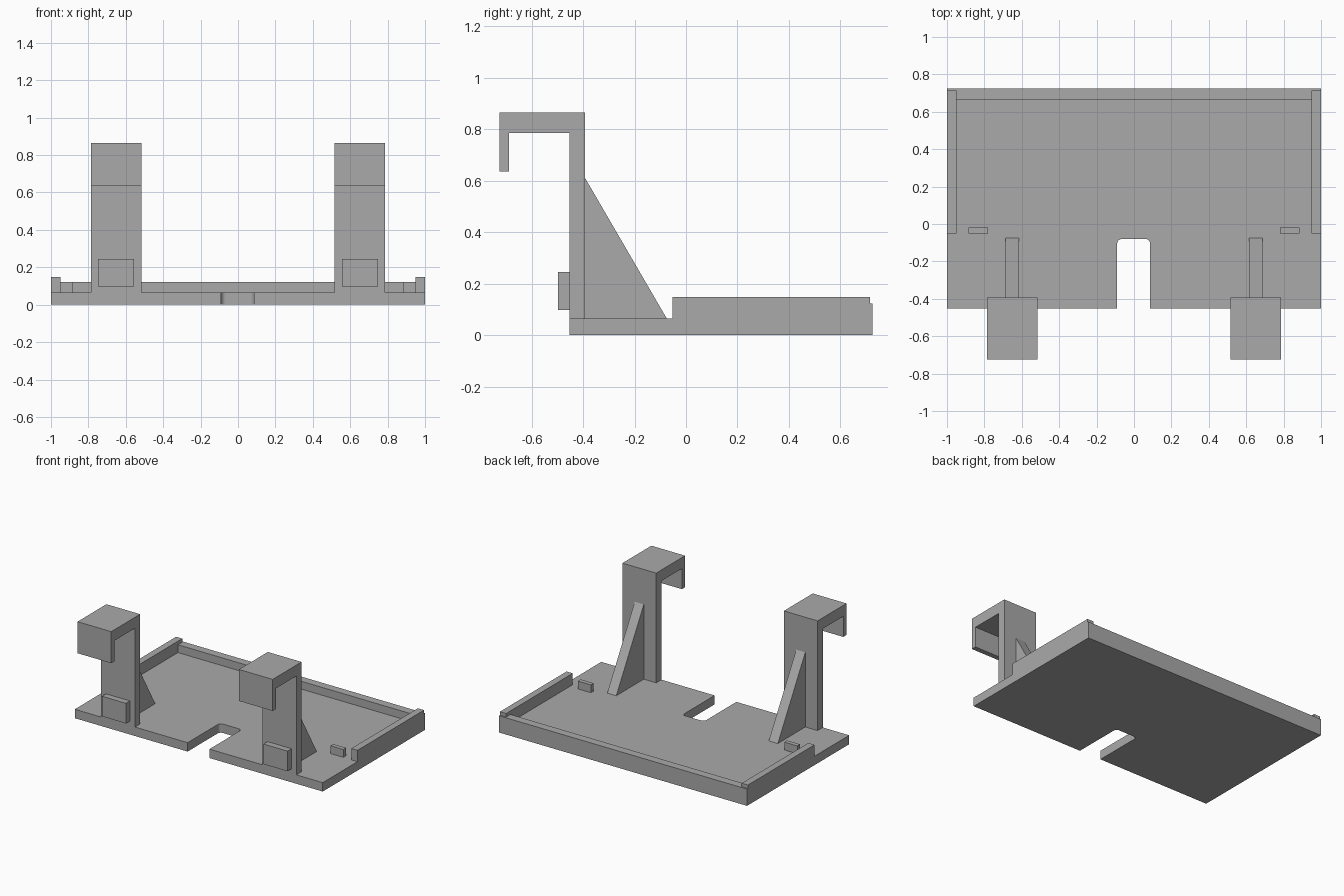
import bpy, bmesh, math

if "Cube" in bpy.data.objects:
    bpy.data.objects.remove(bpy.data.objects["Cube"])

grey = bpy.data.materials.new("plain grey")
grey.diffuse_color = (0.4, 0.4, 0.4, 1)
grey.use_nodes = True
grey.node_tree.nodes["Principled BSDF"].inputs["Base Color"].default_value = grey.diffuse_color


def extrude(name, points, axis, lo, hi):
    """Extrude a closed 2D profile along x (points are y, z) or z (points are x, y)."""
    bm = bmesh.new()
    place = (lambda a, b: (lo, a, b)) if axis == "x" else (lambda a, b: (a, b, lo))
    face = bm.faces.new([bm.verts.new(place(a, b)) for a, b in points])
    moved = bmesh.ops.extrude_face_region(bm, geom=[face])["geom"]
    step = (hi - lo, 0, 0) if axis == "x" else (0, 0, hi - lo)
    bmesh.ops.translate(bm, vec=step, verts=[v for v in moved if isinstance(v, bmesh.types.BMVert)])
    bmesh.ops.recalc_face_normals(bm, faces=bm.faces)
    mesh = bpy.data.meshes.new(name)
    bm.to_mesh(mesh)
    bm.free()
    mesh.materials.append(grey)
    obj = bpy.data.objects.new(name, mesh)
    bpy.context.collection.objects.link(obj)
    return obj


def box(name, x0, x1, y0, y1, z0, z1):
    return extrude(name, [(x0, y0), (x1, y0), (x1, y1), (x0, y1)], "z", z0, z1)


def arc(cx, cy, r, start, end, n=6):
    return [(cx + r * math.cos(math.radians(start + (end - start) * i / n)),
             cy + r * math.sin(math.radians(start + (end - start) * i / n))) for i in range(n + 1)]


BASE = 0.065   # plate thickness
FRONT, BACK = -0.452, 0.725

# Base plate with a round-cornered notch in the front edge
notch_left, notch_right, notch_end, r = -0.09, 0.086, -0.08, 0.025
outline = [(-1, FRONT), (notch_left, FRONT)]
outline += arc(notch_left + r, notch_end - r, r, 180, 90)
outline += arc(notch_right - r, notch_end - r, r, 90, 0)
outline += [(notch_right, FRONT), (1, FRONT), (1, BACK), (-1, BACK)]
extrude("base_plate", outline, "z", 0, BASE)

# Low rim along the back
box("back_rim", -1, 1, 0.665, BACK, BASE, 0.122)

# Hook outline: upright post, top arm and hanging lip
hook = [(FRONT, BASE), (-0.392, BASE), (-0.392, 0.865), (-0.725, 0.865),
        (-0.725, 0.635), (-0.688, 0.635), (-0.688, 0.785), (FRONT, 0.785)]
gusset = [(-0.392, BASE), (-0.075, BASE), (-0.392, 0.61)]

for side, s in (("left", -1), ("right", 1)):
    def span(a, b):
        return sorted((s * a, s * b))

    extrude(f"hook_{side}", hook, "x", *span(0.515, 0.787))
    extrude(f"gusset_{side}", gusset, "x", *span(0.615, 0.688))
    # Spacer pad on the front of the post
    box(f"pad_{side}", *span(0.555, 0.748), -0.498, FRONT, 0.098, 0.245)
    # Side rail, slightly taller than the back rim
    box(f"side_rail_{side}", *span(0.95, 1), -0.052, 0.715, BASE, 0.148)
    # Small stop tab
    box(f"stop_tab_{side}", *span(0.78, 0.885), -0.05, -0.018, BASE, 0.122)
